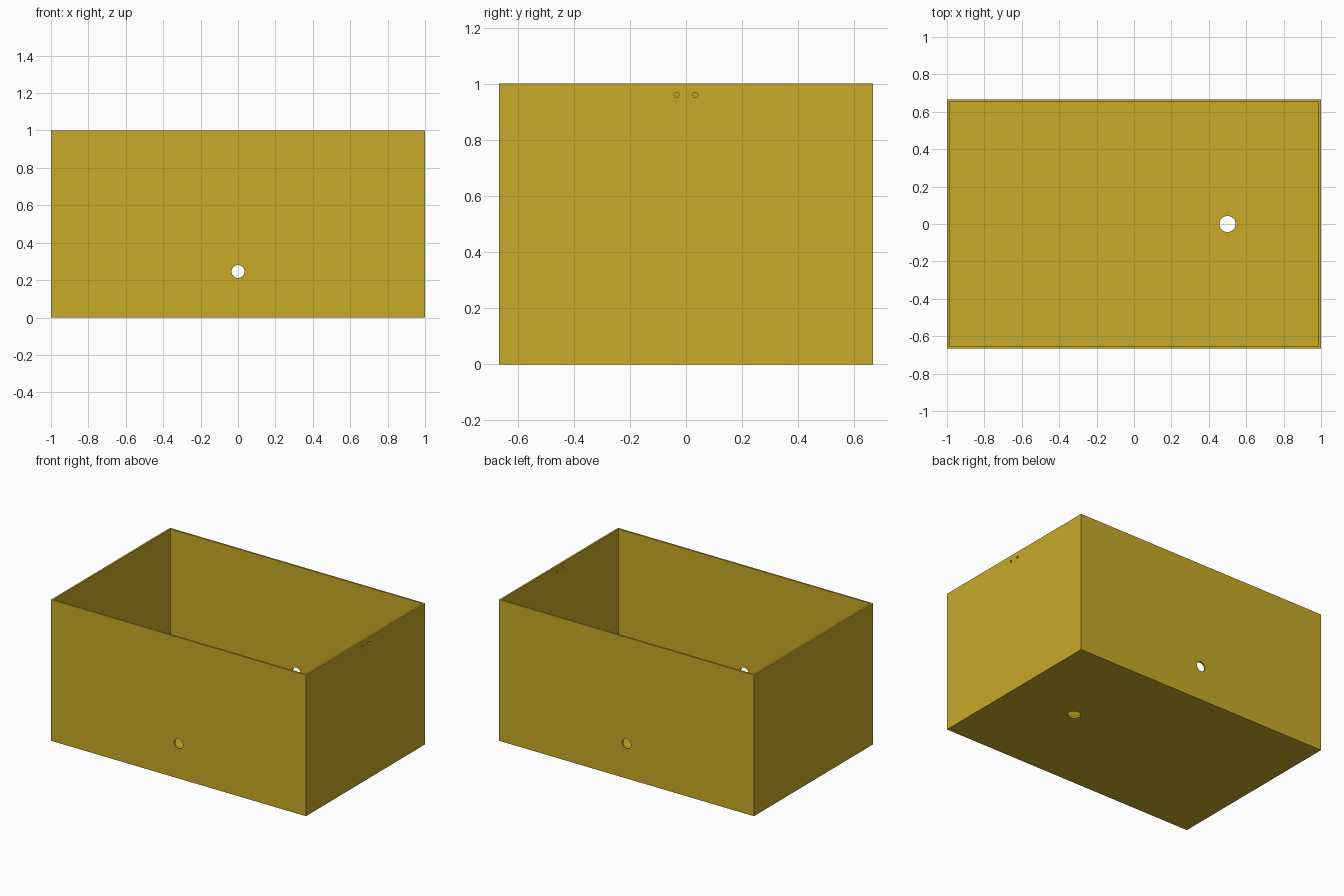
import bpy
import math

if "Cube" in bpy.data.objects:
    bpy.data.objects.remove(bpy.data.objects["Cube"])

L, W, H, T = 2.0, 1.3333, 1.0, 0.0133   # outer size and wall thickness


def box(name, size, location):
    bpy.ops.mesh.primitive_cube_add(size=1, location=location)
    ob = bpy.context.object
    ob.name = name
    ob.scale = size
    bpy.ops.object.transform_apply(location=True, rotation=False, scale=True)
    return ob


def drill(name, radius, depth, location, rotation=(0, 0, 0)):
    bpy.ops.mesh.primitive_cylinder_add(vertices=48, radius=radius, depth=depth,
                                        location=location, rotation=rotation)
    bpy.context.object.name = name
    return bpy.context.object


# Solid outer block
tray = box("open_box", (L, W, H), (0, 0, H / 2))

cutters = [
    # Inner cavity, open at the top
    box("cavity_cutter", (L - 2 * T, W - 2 * T, H), (0, 0, H / 2 + T)),
    # Hole through front and back walls
    drill("front_back_hole_cutter", 0.0345, 2, (0, 0, 0.246), (math.pi / 2, 0, 0)),
    # Drain hole in the floor
    drill("floor_hole_cutter", 0.043, 0.2, (0.5, 0, 0)),
]
# Pair of small holes in the right wall only
for side, label in ((-1, "a"), (1, "b")):
    cutters.append(drill("tie_hole_cutter_" + label, 0.0088, 0.2,
                         (L / 2, side * 0.0333, 0.96), (0, math.pi / 2, 0)))

# Cut the block, then discard the cutters
for c in cutters:
    c.hide_render = True
    mod = tray.modifiers.new(c.name, 'BOOLEAN')
    mod.operation = 'DIFFERENCE'
    mod.solver = 'EXACT'
    mod.object = c
    bpy.context.view_layer.objects.active = tray
    bpy.ops.object.modifier_apply(modifier=mod.name)
    bpy.data.objects.remove(c, do_unlink=True)

# Yellow plastic
mat = bpy.data.materials.new("yellow_plastic")
mat.diffuse_color = (0.571, 0.402, 0.021, 1)
mat.use_nodes = True
mat.node_tree.nodes["Principled BSDF"].inputs["Base Color"].default_value = mat.diffuse_color
tray.data.materials.clear()
tray.data.materials.append(mat)
